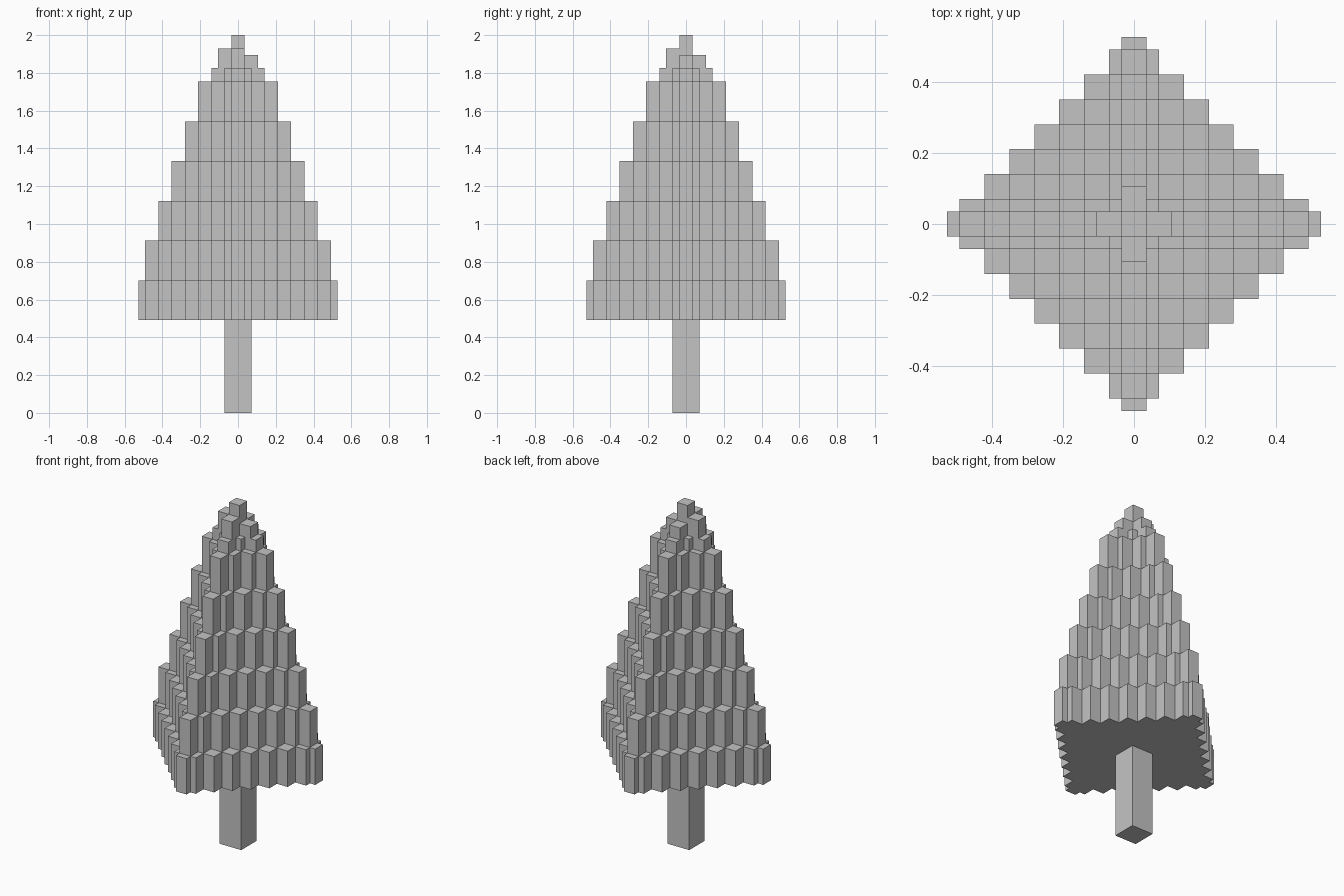
import bpy
import bmesh

U = 2 / 57  # half of one block

cube = bpy.data.objects.get("Cube")
if cube:
    bpy.data.objects.remove(cube)

grey = bpy.data.materials.new("plain grey")
grey.use_nodes = True
colour = (0.55, 0.55, 0.55, 1)
grey.diffuse_color = colour
grey.node_tree.nodes["Principled BSDF"].inputs["Base Color"].default_value = colour


def prism(name, outline, bottom, top):
    """Extrude a flat outline, given in half blocks, from bottom to top."""
    bm = bmesh.new()
    base = bm.faces.new([bm.verts.new((x * U, y * U, bottom * U)) for x, y in outline])
    side = bmesh.ops.extrude_face_region(bm, geom=[base], use_keep_orig=True)
    raised = [v for v in side["geom"] if isinstance(v, bmesh.types.BMVert)]
    bmesh.ops.translate(bm, verts=raised, vec=(0, 0, (top - bottom) * U))
    bmesh.ops.recalc_face_normals(bm, faces=bm.faces)
    mesh = bpy.data.meshes.new(name)
    bm.to_mesh(mesh)
    bm.free()
    mesh.materials.append(grey)
    obj = bpy.data.objects.new(name, mesh)
    bpy.context.collection.objects.link(obj)


def box(name, x0, x1, y0, y1, bottom, top):
    prism(name, [(x0, y0), (x1, y0), (x1, y1), (x0, y1)], bottom, top)


def stepped_diamond(radius, tip):
    """Staircase diamond with a narrow block at each of its four points."""
    corners = [(tip, 1)] + [(radius - b, b) for b in range(2, radius, 2)] + [(1, tip)]
    quarter = [corners[0]]
    for (_, y), (x, y2) in zip(corners, corners[1:]):
        quarter += [(x, y), (x, y2)]
    outline = []
    for _ in range(4):
        outline += quarter
        quarter = [(-y, x) for x, y in quarter]
    return outline


# Trunk
box("trunk", -2, 2, -2, 2, 0, 14)

# Foliage tiers, each one block narrower than the one below
z = 14
for i, radius in enumerate(range(16, 3, -2)):
    tip = 15 if i == 0 else radius
    height = 2 if radius == 4 else 6
    prism(f"foliage_tier_{i + 1}", stepped_diamond(radius, tip), z, z + height)
    z += height

# Crown: a tall centre block with four short blocks around it
box("crown_centre", -1, 1, -1, 1, z, z + 5)
box("crown_left", 1, 3, -1, 1, z, z + 2)
box("crown_right", -3, -1, -1, 1, z, z + 3)
box("crown_back", -1, 1, 1, 3, z, z + 2)
box("crown_front", -1, 1, -3, -1, z, z + 3)
